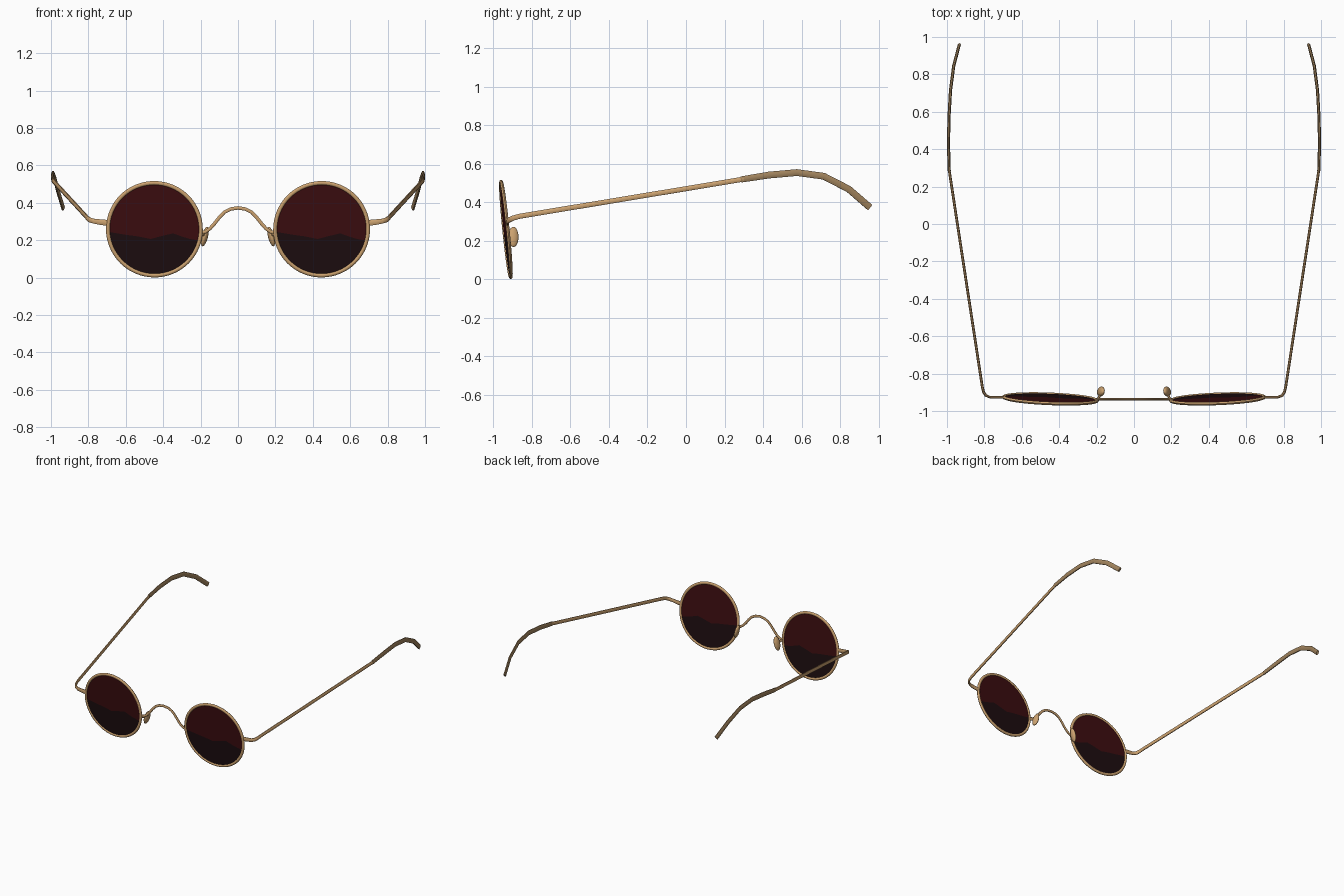
import bpy, bmesh, math
from math import sin, cos, pi
from mathutils import Matrix, Vector

cube = bpy.data.objects.get("Cube")
if cube:
    bpy.data.objects.remove(cube, do_unlink=True)


def material(name, rgb):
    m = bpy.data.materials.new(name)
    m.use_nodes = True
    m.diffuse_color = (*rgb, 1)
    m.node_tree.nodes["Principled BSDF"].inputs["Base Color"].default_value = (*rgb, 1)
    return m


GOLD = material("warm gold", (0.60, 0.36, 0.16))
BRONZE = material("dull bronze", (0.36, 0.23, 0.11))
RED = material("deep red tint", (0.045, 0.004, 0.005))
DARK = material("black red tint", (0.012, 0.004, 0.005))


def finish(name, bm, mat, angle=50):
    bmesh.ops.recalc_face_normals(bm, faces=bm.faces)
    me = bpy.data.meshes.new(name)
    bm.to_mesh(me)
    bm.free()
    me.materials.append(mat)
    ob = bpy.data.objects.new(name, me)
    bpy.context.collection.objects.link(ob)
    bpy.ops.object.select_all(action='DESELECT')
    ob.select_set(True)
    bpy.context.view_layer.objects.active = ob
    bpy.ops.object.shade_smooth_by_angle(angle=math.radians(angle))
    return ob


def sweep(name, path, mat, sizes, up=Vector((0, 0, 1)), sides=8):
    """Carry an oval section (half width, half height) along a path."""
    bm = bmesh.new()
    pts = [Vector(p) for p in path]
    rings = []
    for i, p in enumerate(pts):
        t = (pts[min(i + 1, len(pts) - 1)] - pts[max(i - 1, 0)]).normalized()
        side = t.cross(up).normalized()
        top = side.cross(t)
        w, h = sizes[min(i, len(sizes) - 1)]
        rings.append([bm.verts.new(p + side * w * cos(a) + top * h * sin(a))
                      for a in (2 * pi * (k + 0.5) / sides for k in range(sides))])
    for a, b in zip(rings, rings[1:]):
        for k in range(sides):
            j = (k + 1) % sides
            bm.faces.new((a[k], a[j], b[j], b[k]))
    bm.faces.new(rings[0])
    bm.faces.new(rings[-1])
    return finish(name, bm, mat)


def rim(name, mat, frame, radius=0.248, steps=64, sides=8):
    bm = bmesh.new()
    rings = []
    for i in range(steps):
        a = 2 * pi * i / steps
        ring = []
        for k in range(sides):
            b = 2 * pi * k / sides
            r = radius + 0.011 * cos(b)
            ring.append(bm.verts.new(frame @ Vector((r * cos(a), 0.009 * sin(b), r * sin(a)))))
        rings.append(ring)
    for i in range(steps):
        a, b = rings[i], rings[(i + 1) % steps]
        for k in range(sides):
            j = (k + 1) % sides
            bm.faces.new((a[k], a[j], b[j], b[k]))
    finish(name, bm, mat)


def lens_piece(name, outline, mat, frame, half=0.003):
    bm = bmesh.new()
    front = [bm.verts.new(frame @ Vector((u, -half, v))) for u, v in outline]
    back = [bm.verts.new(frame @ Vector((u, half, v))) for u, v in outline]
    bm.faces.new(front)
    bm.faces.new(back[::-1])
    n = len(outline)
    for i in range(n):
        j = (i + 1) % n
        bm.faces.new((front[i], back[i], back[j], front[j]))
    finish(name, bm, mat, 30)


# Wavy line that divides the two lens tints
LENS_R = 0.243
divide = [(-0.15, -0.03), (-0.09, -0.038), (-0.02, -0.052), (0.04, -0.036),
          (0.10, -0.022), (0.15, -0.04), (0.19, -0.052)]
A0, A1 = pi + 0.06, 2 * pi - 0.25


def arc(a, b, n=40):
    return [(LENS_R * cos(a + (b - a) * i / n), LENS_R * sin(a + (b - a) * i / n))
            for i in range(n + 1)]


upper = arc(A1 - 2 * pi, A0) + divide
lower = arc(A0, A1) + divide[::-1]

for s, label in ((1, "left"), (-1, "right")):
    def flip(path):
        return [(s * x, y, z) for x, y, z in path]

    # Tilted round lens and rim
    frame = (Matrix.Translation((s * 0.447, -0.935, 0.259))
             @ Matrix.Rotation(s * 0.04, 4, 'Z') @ Matrix.Rotation(0.1, 4, 'X'))
    rim(label + "_rim", GOLD, frame)
    lens_piece(label + "_lens_upper", upper, RED, frame)
    lens_piece(label + "_lens_lower", lower, DARK, frame)

    # Hinge end and straight temple arm
    sweep(label + "_temple", flip([
        (0.695, -0.927, 0.293), (0.735, -0.927, 0.297), (0.77, -0.926, 0.302),
        (0.793, -0.916, 0.309), (0.805, -0.897, 0.318), (0.812, -0.865, 0.327),
        (0.99, 0.30, 0.52)]), GOLD,
        [(0.007, 0.017), (0.007, 0.016), (0.007, 0.014), (0.008, 0.014)])

    # Curved ear tip
    sweep(label + "_ear_tip", flip([
        (0.988, 0.285, 0.518), (0.992, 0.43, 0.541), (0.989, 0.575, 0.554),
        (0.981, 0.715, 0.535), (0.964, 0.845, 0.468), (0.935, 0.955, 0.373)]),
        BRONZE, [(0.009, 0.017), (0.009, 0.019)])

    # Nose pad and its short arm
    bm = bmesh.new()
    bmesh.ops.create_uvsphere(bm, u_segments=20, v_segments=12, radius=1)
    bm.transform(Matrix.Translation((s * 0.177, -0.896, 0.220))
                 @ Matrix.Rotation(-s * 0.25, 4, 'Y') @ Matrix.Rotation(s * 0.2, 4, 'Z')
                 @ Matrix.Diagonal((0.016, 0.027, 0.054, 1)))
    finish(label + "_nose_pad", bm, GOLD)
    sweep(label + "_pad_arm", flip([
        (0.196, -0.936, 0.235), (0.186, -0.925, 0.232), (0.178, -0.90, 0.225)]),
        GOLD, [(0.007, 0.009)])

# Arched nose bridge
half = [(0.197, 0.240), (0.172, 0.247), (0.150, 0.262), (0.125, 0.290), (0.100, 0.322),
        (0.073, 0.350), (0.040, 0.367)]
bridge = ([(-x, -0.936, z) for x, z in half] + [(0, -0.937, 0.373)]
          + [(x, -0.936, z) for x, z in half[::-1]])
sweep("bridge", bridge, GOLD, [(0.007, 0.010)])
